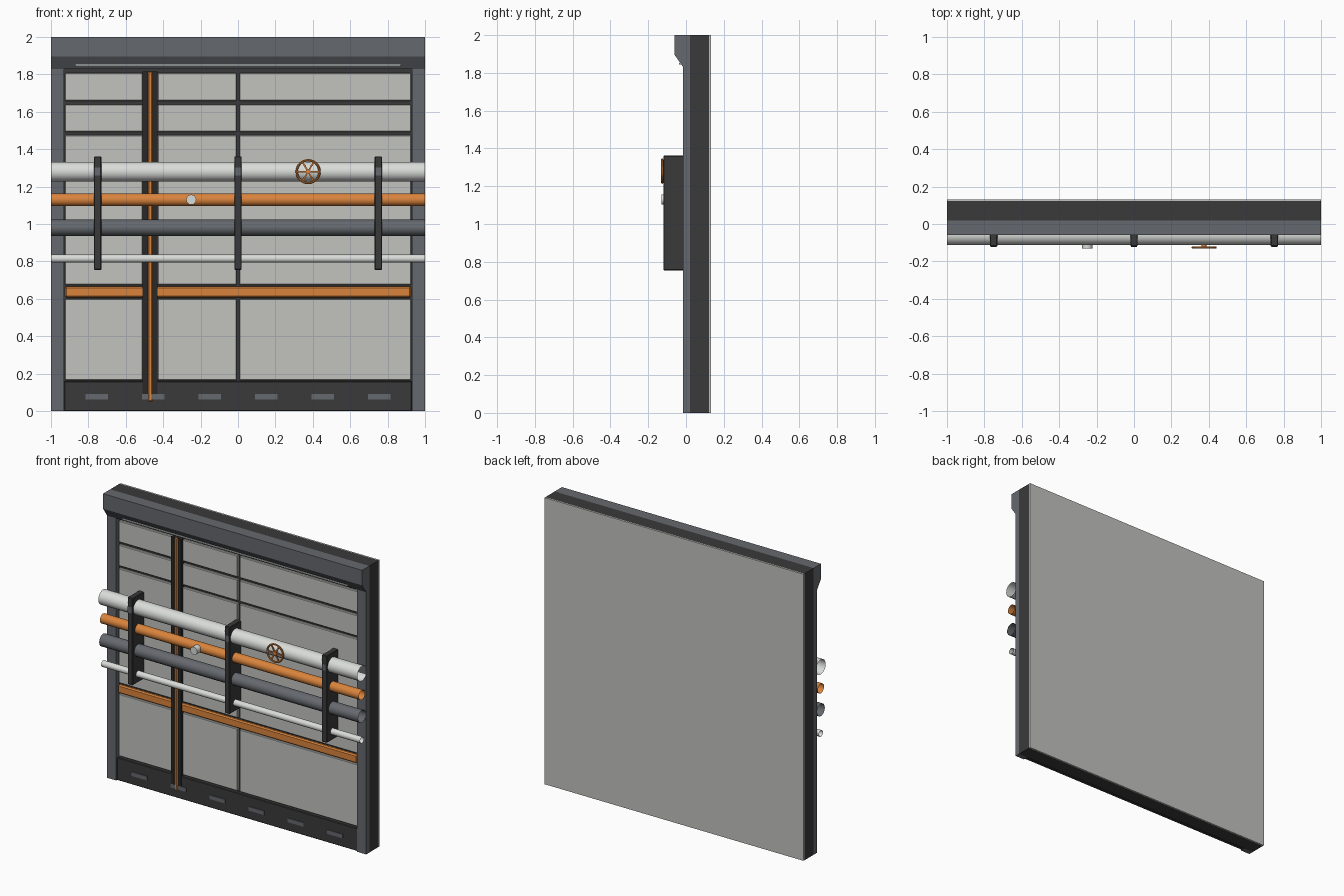
import bpy, bmesh, math
from mathutils import Matrix

if "Cube" in bpy.data.objects:
    bpy.data.objects.remove(bpy.data.objects["Cube"])


def material(name, rgb):
    m = bpy.data.materials.new(name)
    m.diffuse_color = (*rgb, 1)
    m.use_nodes = True
    m.node_tree.nodes["Principled BSDF"].inputs["Base Color"].default_value = m.diffuse_color
    return m


DARK = material("dark_charcoal", (0.042, 0.042, 0.042))
BLACK = material("near_black", (0.022, 0.022, 0.023))
GREY = material("steel_grey", (0.13, 0.14, 0.155))
PANEL = material("panel_grey", (0.54, 0.54, 0.52))
WHITE = material("pale_white", (0.70, 0.72, 0.70))
ORANGE = material("orange", (0.70, 0.23, 0.045))


def finish(name, bm, mat, smooth=False):
    bmesh.ops.recalc_face_normals(bm, faces=bm.faces)
    me = bpy.data.meshes.new(name)
    bm.to_mesh(me)
    bm.free()
    me.materials.append(mat)
    ob = bpy.data.objects.new(name, me)
    bpy.context.collection.objects.link(ob)
    if smooth:
        bpy.context.view_layer.objects.active = ob
        ob.select_set(True)
        bpy.ops.object.shade_smooth_by_angle(angle=math.radians(40))
        ob.select_set(False)
    return ob


def box(name, x, y, z, mat, bevel=0):
    """Box from (min, max) ranges."""
    bm = bmesh.new()
    bmesh.ops.create_cube(bm, size=1)
    for v in bm.verts:
        v.co = [(a + b) / 2 + c * (b - a) for (a, b), c in zip((x, y, z), v.co)]
    if bevel:
        bmesh.ops.bevel(bm, geom=bm.edges[:], offset=bevel, segments=1, affect='EDGES')
    return finish(name, bm, mat)


def cylinder(name, centre, radius, length, axis, mat, sides=16, caps=True):
    bm = bmesh.new()
    turn = Matrix.Rotation(math.pi / 2, 4, 'Y' if axis == 'X' else 'X')
    bmesh.ops.create_cone(bm, cap_ends=caps, segments=sides, radius1=radius, radius2=radius,
                          depth=length, matrix=Matrix.Translation(centre) @ turn)
    return finish(name, bm, mat, True)


# wall core and back skin
box("wall_core", (-1, 1), (0.02, 0.122), (0, 2), DARK)
box("back_skin", (-1, 1), (0.122, 0.132), (0, 2), PANEL)

# side pilasters
for side, a, b in (("left", -1, -0.93), ("right", 0.93, 1)):
    box(side + "_pilaster", (a, b), (-0.015, 0.02), (0, 1.83), GREY)

# header with sloped underside
bm = bmesh.new()
profile = [(0.02, 2), (-0.06, 2), (-0.06, 1.895), (-0.015, 1.83), (0.02, 1.83)]
face = bm.faces.new([bm.verts.new((-1, y, z)) for y, z in profile])
ext = bmesh.ops.extrude_face_region(bm, geom=[face])
bmesh.ops.translate(bm, vec=(2, 0, 0), verts=[g for g in ext["geom"] if isinstance(g, bmesh.types.BMVert)])
finish("header", bm, GREY)
box("header_light_strip", (-0.87, 0.87), (-0.037, -0.025), (1.844, 1.852), WHITE)

# wall panels in rows and columns, dark gaps between
columns = [(-0.925, -0.51), (-0.43, -0.008), (0.008, 0.925)]
rows = [(0.165, 0.6), (0.675, 1.475), (1.492, 1.64), (1.658, 1.808)]
for i, x in enumerate(columns):
    for j, z in enumerate(rows):
        box(f"wall_panel_{i}_{j}", x, (0.004, 0.03), z, PANEL, 0.004)

# kick plate and vents
box("kick_plate", (-0.93, 0.93), (-0.008, 0.02), (0, 0.16), DARK, 0.004)
for i in range(6):
    x = -0.755 + 0.302 * i
    box(f"vent_{i}", (x - 0.06, x + 0.06), (-0.013, -0.006), (0.062, 0.09), GREY)

# orange trim band
box("trim_band", (-0.925, 0.925), (-0.006, 0.02), (0.608, 0.667), ORANGE, 0.008)

# vertical channel with an orange conduit
box("channel_base", (-0.505, -0.435), (-0.007, 0.02), (0.05, 1.815), BLACK)
for side, a in (("left", -0.51), ("right", -0.455)):
    box(side + "_channel_rail", (a, a + 0.025), (-0.012, 0.02), (0.07, 1.815), BLACK)
box("channel_conduit", (-0.482, -0.458), (-0.0145, 0.0), (0.05, 1.815), ORANGE, 0.005)

# horizontal pipes, open at the ends
PIPE_Y = -0.06
for name, z, r, mat in (("large_white_pipe", 1.28, 0.052, WHITE), ("orange_pipe", 1.13, 0.034, ORANGE),
                        ("grey_pipe", 0.98, 0.043, GREY), ("small_white_pipe", 0.815, 0.022, WHITE)):
    cylinder(name, (0, PIPE_Y, z), r, 2, 'X', mat, caps=False)

# pipe brackets
for i, x in enumerate((-0.75, 0, 0.75)):
    box(f"pipe_bracket_{i}", (x - 0.02, x + 0.02), (-0.12, 0.02), (0.755, 1.362), DARK, 0.004)
    box(f"bracket_plate_{i}", (x - 0.016, x + 0.016), (-0.122, -0.118), (1.258, 1.302), GREY)

# handwheel on the large pipe
WX, WY, WZ = 0.375, -0.126, 1.28
bpy.ops.mesh.primitive_torus_add(location=(WX, WY, WZ), rotation=(math.pi / 2, 0, 0), major_radius=0.061,
                                 minor_radius=0.0062, major_segments=28, minor_segments=8)
rim = bpy.context.object
rim.name = "handwheel_rim"
rim.data.materials.append(ORANGE)
bpy.ops.object.shade_smooth_by_angle()
rim.select_set(False)
for i in range(3):
    spoke = box(f"handwheel_spoke_{i}", (-0.06, 0.06), (-0.003, 0.003), (-0.004, 0.004), ORANGE)
    spoke.location = (WX, WY, WZ)
    spoke.rotation_euler.y = i * math.pi / 3
cylinder("handwheel_hub", (WX, -0.118, WZ), 0.013, 0.026, 'Y', ORANGE, 12)

# round gauge on the orange pipe
cylinder("gauge", (-0.25, -0.109, 1.13), 0.027, 0.044, 'Y', WHITE)
